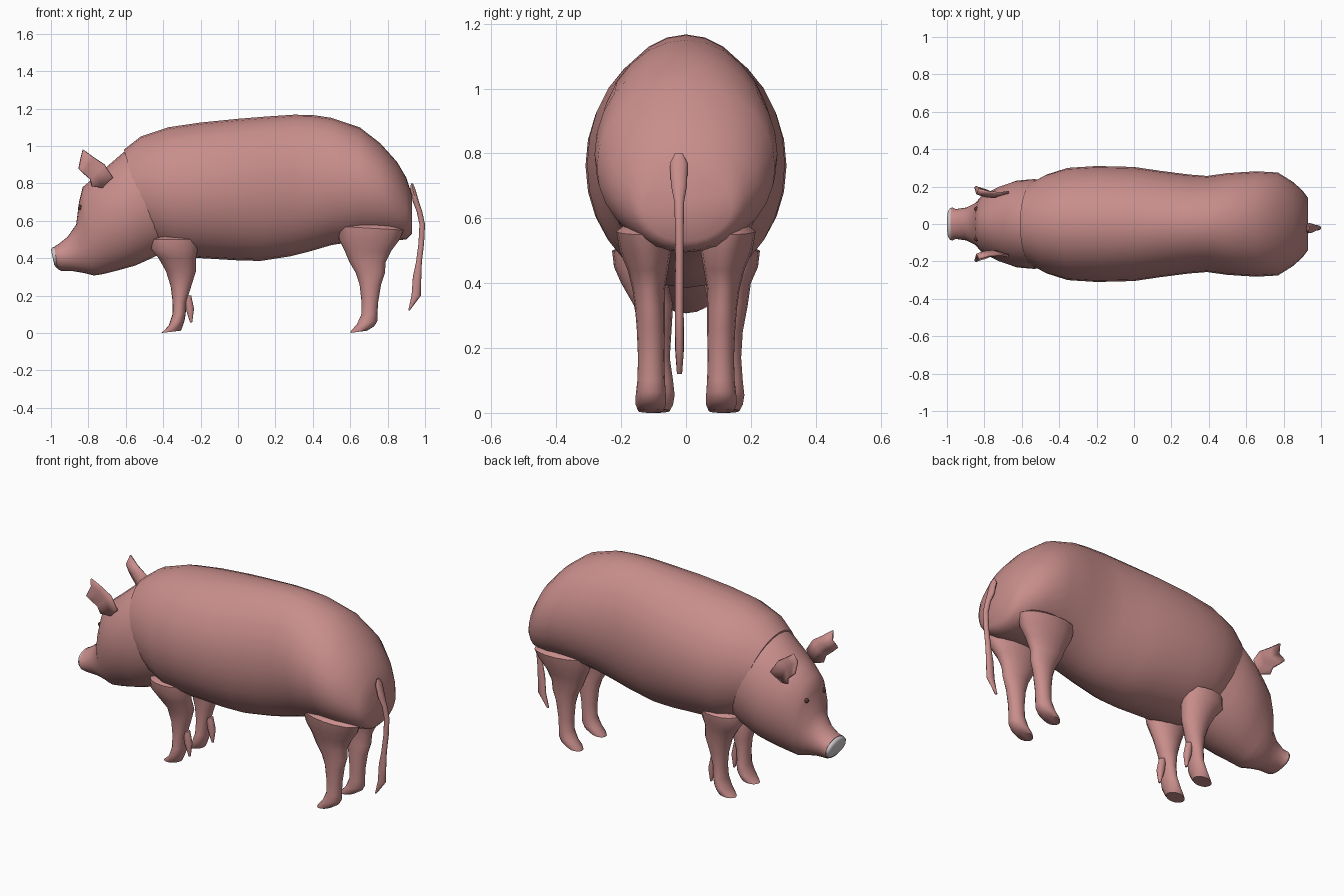
import bpy, bmesh
from math import sin, cos, pi
from mathutils import Vector


def material(name, rgb):
    m = bpy.data.materials.new(name)
    m.diffuse_color = (*rgb, 1)
    return m


SKIN = material("skin", (0.58, 0.27, 0.26))
NOSE = material("nose_grey", (0.62, 0.58, 0.6))
EYE = material("eye_dark", (0.1, 0.04, 0.03))


def finish(name, bm, mat, angle=50):
    bmesh.ops.recalc_face_normals(bm, faces=bm.faces)
    me = bpy.data.meshes.new(name)
    bm.to_mesh(me)
    bm.free()
    ob = bpy.data.objects.new(name, me)
    bpy.context.collection.objects.link(ob)
    me.materials.append(mat)
    bpy.ops.object.select_all(action='DESELECT')
    ob.select_set(True)
    bpy.context.view_layer.objects.active = ob
    bpy.ops.object.shade_smooth_by_angle(angle=angle * pi / 180)
    return ob


def loft(name, rings, mat=SKIN, angle=50):
    """Skin a list of closed rings and cap both ends."""
    bm = bmesh.new()
    vs = [[bm.verts.new(p) for p in r] for r in rings]
    n = len(vs[0])
    for a, b in zip(vs, vs[1:]):
        for i in range(n):
            j = (i + 1) % n
            bm.faces.new((a[i], a[j], b[j], b[i]))
    bm.faces.new(vs[0])
    bm.faces.new(vs[-1])
    return finish(name, bm, mat, angle)


def upright(xt, zt, xb, zb, w, n=28):
    """Elliptical ring given its top point, bottom point and half width."""
    out = []
    for i in range(n):
        t = 2 * pi * i / n
        k = (1 - cos(t)) / 2
        out.append((xt + (xb - xt) * k, w * sin(t), zt + (zb - zt) * k))
    return out


def level(z, x0, x1, y0, y1, tilt=0, n=16):
    """Horizontal elliptical ring; tilt lifts the rear end."""
    return [((x0 + x1) / 2 + (x1 - x0) / 2 * cos(2 * pi * i / n),
             (y0 + y1) / 2 + (y1 - y0) / 2 * sin(2 * pi * i / n),
             z + tilt * cos(2 * pi * i / n)) for i in range(n)]


# body barrel, open slanted collar at the neck and flat rump end
body = [(-0.61, 0.98, -0.46, 0.48, 0.225), (-0.52, 1.05, -0.41, 0.44, 0.265),
        (-0.37, 1.10, -0.34, 0.41, 0.3), (-0.2, 1.125, -0.2, 0.4, 0.31),
        (0, 1.145, 0, 0.388, 0.305), (0.15, 1.157, 0.12, 0.385, 0.285),
        (0.3, 1.167, 0.28, 0.41, 0.265), (0.4, 1.165, 0.38, 0.435, 0.257),
        (0.5, 1.15, 0.5, 0.47, 0.272), (0.65, 1.1, 0.66, 0.495, 0.282),
        (0.76, 1.015, 0.78, 0.5, 0.275), (0.85, 0.915, 0.85, 0.495, 0.225),
        (0.9, 0.83, 0.9, 0.5, 0.18), (0.93, 0.74, 0.93, 0.53, 0.14)]
loft("body", [upright(*s) for s in body])

# head, with the snout tapering forward
head = [(-0.5, 1.0, -0.38, 0.44, 0.23), (-0.61, 0.968, -0.46, 0.4, 0.24),
        (-0.7, 0.89, -0.55, 0.36, 0.232), (-0.77, 0.83, -0.64, 0.335, 0.205),
        (-0.83, 0.78, -0.72, 0.315, 0.17), (-0.85, 0.7, -0.77, 0.307, 0.15),
        (-0.865, 0.58, -0.82, 0.32, 0.115), (-0.91, 0.515, -0.88, 0.33, 0.088),
        (-0.96, 0.475, -0.945, 0.332, 0.08), (-0.982, 0.462, -0.965, 0.342, 0.09)]
loft("head", [upright(*s) for s in head])
nose = [(-0.98, 0.46, -0.962, 0.343, 0.088), (-0.993, 0.457, -0.972, 0.35, 0.085),
        (-1.0, 0.445, -0.982, 0.362, 0.072)]
loft("nose_tip", [upright(*s) for s in nose], NOSE)

# leg sections: z, x range, y range, rear lift
front_leg = [(0.515, -0.41, -0.27, 0.13, 0.2, 0), (0.5, -0.455, -0.22, 0.08, 0.228, 0),
             (0.45, -0.465, -0.215, 0.06, 0.222, 0), (0.4, -0.425, -0.225, 0.055, 0.2, 0),
             (0.33, -0.385, -0.225, 0.055, 0.175, 0), (0.25, -0.36, -0.25, 0.06, 0.16, 0),
             (0.17, -0.35, -0.275, 0.065, 0.155, 0), (0.1, -0.35, -0.28, 0.055, 0.16, 0),
             (0.055, -0.37, -0.285, 0.05, 0.165, 0.015), (0.025, -0.395, -0.295, 0.055, 0.16, 0.012),
             (0.006, -0.41, -0.305, 0.065, 0.15, 0.006)]
rear_leg = [(0.58, 0.6, 0.82, 0.12, 0.19, 0), (0.56, 0.53, 0.885, 0.06, 0.215, -0.01),
            (0.5, 0.54, 0.865, 0.045, 0.205, 0), (0.44, 0.57, 0.82, 0.055, 0.18, 0),
            (0.38, 0.595, 0.79, 0.065, 0.165, 0), (0.32, 0.63, 0.785, 0.065, 0.157, 0),
            (0.26, 0.65, 0.765, 0.065, 0.152, 0), (0.17, 0.66, 0.75, 0.067, 0.148, 0),
            (0.1, 0.66, 0.745, 0.065, 0.15, 0), (0.055, 0.635, 0.745, 0.062, 0.155, 0.01),
            (0.025, 0.605, 0.73, 0.062, 0.155, 0.012), (0.006, 0.6, 0.69, 0.07, 0.148, 0.006)]
dewclaw = [(0.2, -0.29, -0.25, 0.09, 0.125, 0), (0.13, -0.28, -0.235, 0.088, 0.128, 0),
           (0.055, -0.256, -0.245, 0.1, 0.115, 0)]
for side, s in (("left", 1), ("right", -1)):
    for name, secs, shift in (("front_leg", front_leg, 0.015), ("rear_leg", rear_leg, 0),
                              ("dewclaw", dewclaw, 0.015)):
        # the front feet stand slightly off to one side
        rings = [level(z, x0, x1, s * a + shift * (z < 0.4), s * b + shift * (z < 0.4), t)
                 for z, x0, x1, a, b, t in secs]
        loft(f"{name}_{side}", rings)

# tail, wide and flat at the root, deeper towards the tip
tail = [(0.8, 0.925, 0.935, -0.035, -0.01), (0.77, 0.92, 0.948, -0.05, 0.005),
        (0.7, 0.935, 0.968, -0.046, 0.003), (0.65, 0.955, 0.985, -0.036, -0.006),
        (0.58, 0.97, 1.0, -0.034, -0.007), (0.48, 0.965, 0.995, -0.033, -0.007),
        (0.38, 0.952, 0.983, -0.034, -0.007), (0.3, 0.935, 0.98, -0.034, -0.007),
        (0.2, 0.928, 0.978, -0.034, -0.006), (0.12, 0.91, 0.918, -0.028, -0.012)]
loft("tail", [level(*s, n=12) for s in tail])

# ears: cupped sheets given thickness
ear = [[(-0.67, 0.17, 0.83), (-0.725, 0.145, 0.775), (-0.78, 0.17, 0.785)],
       [(-0.715, 0.165, 0.9), (-0.755, 0.145, 0.86), (-0.79, 0.18, 0.825)],
       [(-0.775, 0.17, 0.94), (-0.8, 0.15, 0.9), (-0.825, 0.19, 0.855)],
       [(-0.83, 0.185, 0.98), (-0.842, 0.165, 0.93), (-0.85, 0.2, 0.88)]]
for side, s in (("left", 1), ("right", -1)):
    bm = bmesh.new()
    g = [[bm.verts.new((x, s * y, z)) for x, y, z in row] for row in ear]
    for a, b in zip(g, g[1:]):
        for i in range(2):
            bm.faces.new((a[i], a[i + 1], b[i + 1], b[i]))
    ob = finish(f"ear_{side}", bm, SKIN, 60)
    sol = ob.modifiers.new("thickness", 'SOLIDIFY')
    sol.thickness = 0.012
    sol.offset = 0

    # small dark eyes on the brow
    bm = bmesh.new()
    bmesh.ops.create_uvsphere(bm, u_segments=12, v_segments=8, radius=0.013)
    bmesh.ops.translate(bm, verts=bm.verts, vec=Vector((-0.842, s * 0.08, 0.67)))
    finish(f"eye_{side}", bm, EYE)
